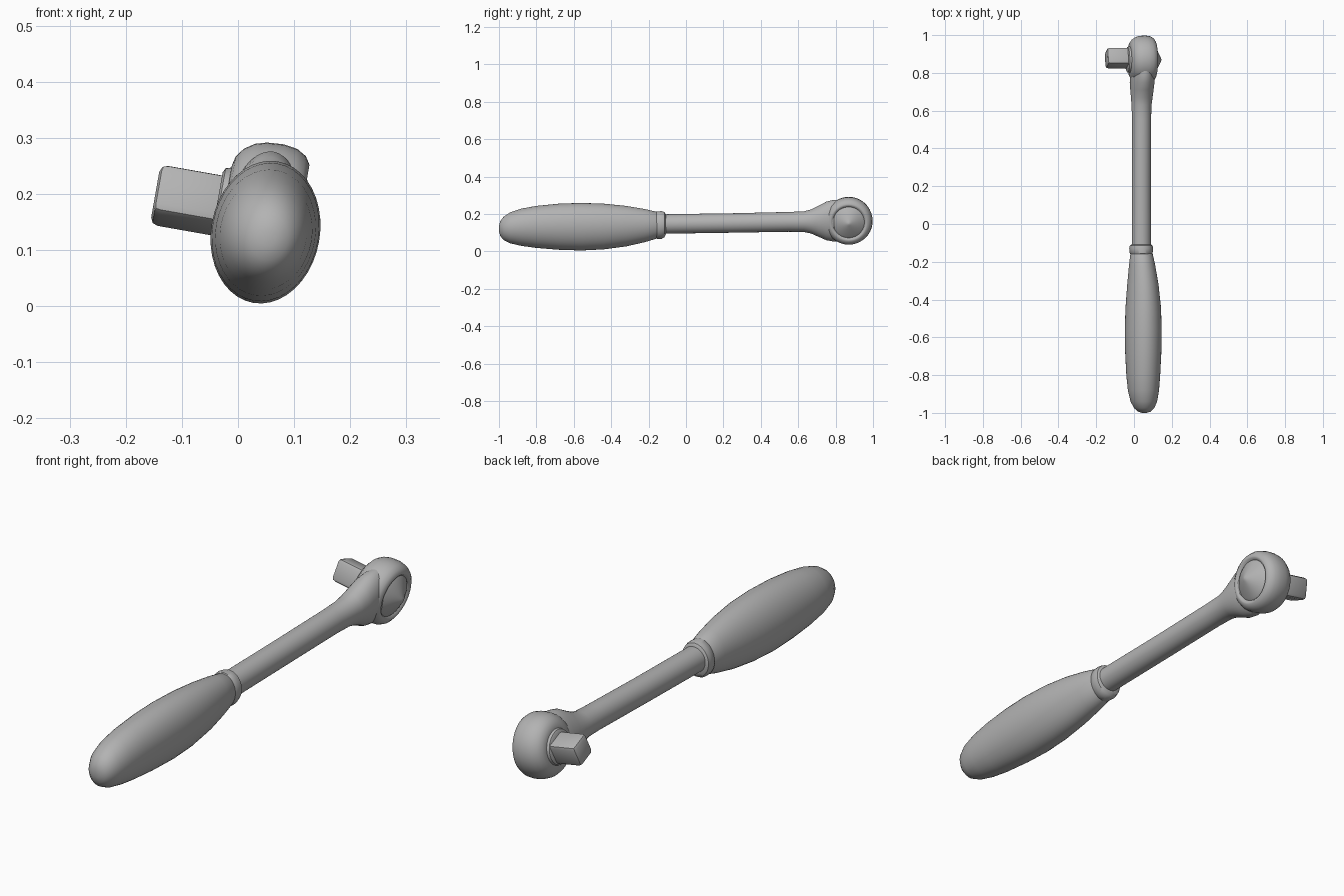
import bpy, bmesh
from math import cos, sin, pi, radians
from mathutils import Matrix, Vector

cube = bpy.data.objects.get("Cube")
if cube:
    bpy.data.objects.remove(cube)

steel = bpy.data.materials.new("grey_steel")
steel.use_nodes = True
GREY = (0.45, 0.45, 0.45, 1)
steel.diffuse_color = GREY
steel.node_tree.nodes["Principled BSDF"].inputs["Base Color"].default_value = GREY

# The whole tool is rolled slightly about its length
TILT = Matrix.Rotation(radians(10), 3, 'Y')
HEAD = Vector((0.045, 0.87, 0.165))


def finish(name, bm, angle=40):
    bmesh.ops.recalc_face_normals(bm, faces=bm.faces[:])
    mesh = bpy.data.meshes.new(name)
    bm.to_mesh(mesh)
    bm.free()
    mesh.materials.append(steel)
    obj = bpy.data.objects.new(name, mesh)
    bpy.context.collection.objects.link(obj)
    bpy.ops.object.select_all(action='DESELECT')
    obj.select_set(True)
    bpy.context.view_layer.objects.active = obj
    bpy.ops.object.shade_smooth_by_angle(angle=radians(angle))
    return obj


def loft(name, rings, rot=TILT, sides=40, angle=40):
    """Skin elliptical rings given as (centre, half width, half height)."""
    bm = bmesh.new()
    loops = []
    for centre, a, b in rings:
        loops.append([bm.verts.new(Vector(centre) + rot @ Vector(
            (a * cos(2 * pi * i / sides), 0, b * sin(2 * pi * i / sides))))
            for i in range(sides)])
    for p, q in zip(loops, loops[1:]):
        for i in range(sides):
            j = (i + 1) % sides
            bm.faces.new((p[i], p[j], q[j], q[i]))
    bm.faces.new(loops[0])
    bm.faces.new(loops[-1])
    return finish(name, bm, angle)


def body(name, rows):
    """Loft along the tool; rows are (y, x, z, half width, half height)."""
    return loft(name, [((x, y, z), a, b) for y, x, z, a, b in rows])


# Swollen grip with a rounded butt
body("grip", [
    (-1.0, .055, .122, .012, .015), (-.993, .055, .122, .034, .04),
    (-.975, .054, .123, .053, .063), (-.94, .052, .126, .07, .083),
    (-.88, .05, .129, .082, .1), (-.8, .049, .131, .089, .113),
    (-.68, .049, .132, .095, .124), (-.56, .049, .132, .097, .128),
    (-.44, .049, .133, .093, .123), (-.32, .047, .135, .082, .109),
    (-.22, .043, .138, .069, .089), (-.16, .04, .14, .059, .073),
    (-.14, .04, .141, .05, .06)])

# Lipped collar where the shaft enters the grip
body("collar", [
    (-.17, .04, .141, .05, .06), (-.155, .038, .141, .06, .074),
    (-.13, .038, .141, .063, .074), (-.115, .038, .143, .06, .068),
    (-.108, .039, .145, .05, .054)])

# Shaft flaring into the head
body("shaft", [
    (-.15, .039, .146, .051, .052), (.25, .039, .152, .05, .052),
    (.55, .04, .158, .05, .053), (.63, .04, .159, .053, .055),
    (.67, .041, .16, .057, .065), (.71, .042, .161, .061, .084),
    (.75, .043, .163, .064, .104), (.79, .044, .164, .063, .113),
    (.84, .045, .165, .056, .112)])

# Round head with a shallow groove and a pointed selector cap
AXIS = TILT @ Matrix.Rotation(radians(-90), 3, 'Z')
profile = [(-.07, .075), (-.066, .092), (-.054, .108), (-.036, .12),
           (-.015, .126), (.015, .128), (.04, .124), (.057, .114),
           (.066, .1), (.066, .092), (.058, .084), (.066, .074),
           (.085, .036), (.098, .012), (.101, .002)]
loft("ratchet_head",
     [(HEAD + AXIS @ Vector((0, t, 0)), r, r) for t, r in profile],
     rot=AXIS, angle=50)

# Boss around the drive post
loft("drive_boss",
     [(HEAD + AXIS @ Vector((0, t, 0)), r, r)
      for t, r in ((-.084, .06), (-.08, .068), (-.06, .074))], rot=AXIS)

# Square drive post with softened edges, turned on its axis
bm = bmesh.new()
bmesh.ops.create_cube(bm, size=1)
bmesh.ops.scale(bm, verts=bm.verts[:], vec=(.155, .092, .092))
bmesh.ops.bevel(bm, geom=bm.edges[:], offset=.014, segments=2,
                profile=.5, affect='EDGES')
turn = TILT @ Matrix.Rotation(radians(-20), 3, 'X')
for v in bm.verts:
    v.co = HEAD + Vector((0, .008, 0)) + turn @ (v.co - Vector((.118, 0, 0)))
finish("drive_post", bm, 30)
